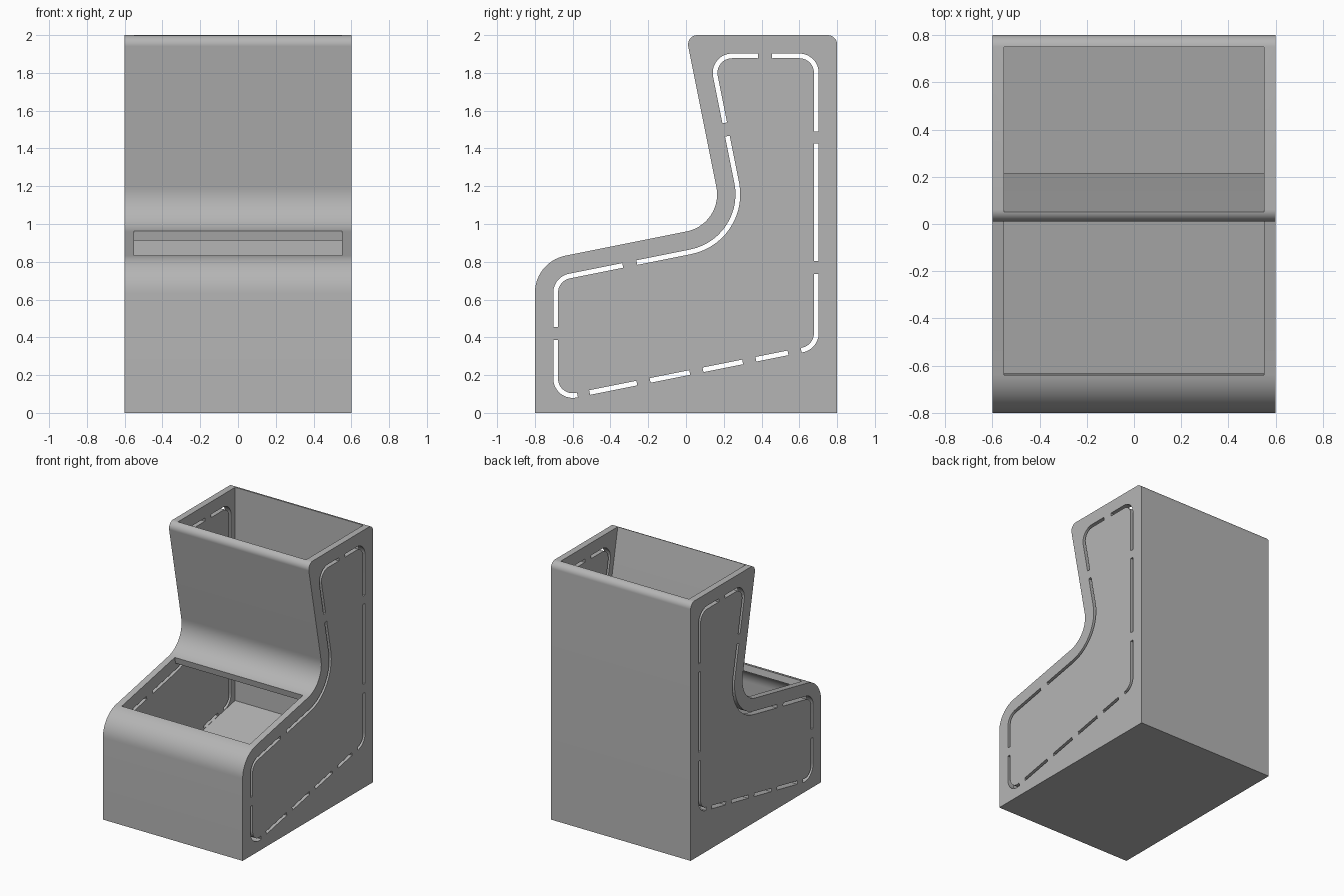
import bpy, bmesh, math
from mathutils import Vector

if "Cube" in bpy.data.objects:
    bpy.data.objects.remove(bpy.data.objects["Cube"])

SLOPE = 0.2                      # tilt of seat, backrest and floor
TILT = math.hypot(1, SLOPE)
WALL, INSET, SLOT = 0.05, 0.11, 0.0125

grey = bpy.data.materials.new("grey_plastic")
grey.use_nodes = True
colour = (0.46, 0.46, 0.46, 1)
grey.diffuse_color = colour
grey.node_tree.nodes["Principled BSDF"].inputs["Base Color"].default_value = colour


# Side-view lines, each shifted inward by d
def seat(y, d=0):
    return (y, 0.96 + SLOPE * y - d * TILT)


def back(z, d=0):
    return (SLOPE * (2 - z) + d * TILT, z)


def floor(y, lift=0.21):
    return (y, lift + SLOPE * y)


def bend(d):
    """Where the seat line meets the backrest line."""
    z = (0.96 + SLOPE * (2 * SLOPE + d * TILT) - d * TILT) / (1 + SLOPE ** 2)
    return back(z, d)


def rounded(points, radii, closed=True, steps=14):
    """Round the corners of a side-view path."""
    pts = [Vector(p) for p in points]
    out = []
    for i, p in enumerate(pts):
        r = radii[i]
        if r == 0 or (not closed and i in (0, len(pts) - 1)):
            out.append(p)
            continue
        a = (pts[i - 1] - p).normalized()
        b = (pts[(i + 1) % len(pts)] - p).normalized()
        half = a.angle(b) / 2
        centre = p + (a + b).normalized() * (r / math.sin(half))
        start = p + a * (r / math.tan(half)) - centre
        end = p + b * (r / math.tan(half)) - centre
        sweep = math.pi - 2 * half
        for k in range(steps + 1):
            t = k / steps
            out.append(centre + (start * math.sin((1 - t) * sweep)
                                 + end * math.sin(t * sweep)) / math.sin(sweep))
    return out


def ribbon(path, w):
    """Outline of a strip of half width w along an open path."""
    left, right = [], []
    for i, p in enumerate(path):
        dirs = []
        if i > 0:
            dirs.append((p - path[i - 1]).normalized())
        if i < len(path) - 1:
            dirs.append((path[i + 1] - p).normalized())
        d = sum(dirs, Vector((0, 0))).normalized()
        n = Vector((-d.y, d.x)) * w
        left.append(p + n)
        right.append(p - n)
    return left + right[::-1]


def prism(name, outlines, half):
    """Extrude side-view outlines across x."""
    bm = bmesh.new()
    for outline in outlines:
        face = bm.faces.new([bm.verts.new((-half, p[0], p[1])) for p in outline])
        moved = bmesh.ops.extrude_face_region(bm, geom=[face])["geom"]
        verts = [v for v in moved if isinstance(v, bmesh.types.BMVert)]
        bmesh.ops.translate(bm, verts=verts, vec=(2 * half, 0, 0))
    bmesh.ops.recalc_face_normals(bm, faces=bm.faces)
    mesh = bpy.data.meshes.new(name)
    bm.to_mesh(mesh)
    bm.free()
    mesh.materials.append(grey)
    obj = bpy.data.objects.new(name, mesh)
    bpy.context.collection.objects.link(obj)
    return obj


# Chair-shaped outer shell
shell = prism("seat_shell", [rounded(
    [(-0.8, 0), (0.8, 0), (0.8, 2), back(2), bend(0), seat(-0.8)],
    [0, 0, 0.05, 0.05, 0.2, 0.2])], 0.6)

# Hollow inside, open at the top, with a sloping floor
rear, front = 0.8 - WALL, WALL - 0.8
cavity = prism("cavity_cutter", [rounded(
    [floor(front, 0.195), floor(rear, 0.195), (rear, 2.1), back(2.1, WALL),
     bend(WALL), seat(front, WALL)],
    [0, 0, 0, 0, 0.2 + WALL, 0.2 - WALL])], 0.6 - WALL)

# Rectangular opening in the seat, cut square to its slope
normal = Vector((-SLOPE, 1)) / TILT
a, b = Vector(seat(-0.64)), Vector(seat(0.01))
opening = prism("seat_opening_cutter", [
    [a - normal * 0.06, b - normal * 0.06, b + normal * 0.1, a + normal * 0.1]],
    0.6 - WALL)

# Dashed outline of narrow slots through both sides
e, top = 0.8 - INSET, 2 - INSET
runs = [
    [(0.455, top), (e, top), (e, 1.49)],
    [(e, 1.425), (e, 0.805)],
    [(e, 0.735), floor(e), floor(0.61)],
    [floor(0.54), floor(0.37)],
    [floor(0.30), floor(0.09)],
    [floor(0.02), floor(-0.19)],
    [floor(-0.26), floor(-0.51)],
    [floor(-0.575), floor(-e), (-e, 0.385)],
    [(-e, 0.455), seat(-e, INSET), seat(-0.335, INSET)],
    [seat(-0.26, INSET), bend(INSET), back(1.465, INSET)],
    [back(1.535, INSET), back(top, INSET), (0.38, top)],
]
strips = []
for run in runs:
    r = 0.2 + INSET if run[0] == seat(-0.26, INSET) else 0.2 - INSET
    strips.append(ribbon(rounded(run, [r] * len(run), closed=False), SLOT))
slots = prism("slot_cutter", strips, 0.7)

# Cut the shell
for cutter in (cavity, opening, slots):
    cut = shell.modifiers.new(cutter.name, "BOOLEAN")
    cut.operation = "DIFFERENCE"
    cut.solver = "EXACT"
    cut.object = cutter

bpy.context.view_layer.update()
graph = bpy.context.evaluated_depsgraph_get()
result = bpy.data.meshes.new_from_object(shell.evaluated_get(graph))
shell.modifiers.clear()
shell.data = result
for cutter in (cavity, opening, slots):
    bpy.data.objects.remove(cutter)

# Smooth curves, crisp edges
bpy.ops.object.select_all(action="DESELECT")
shell.select_set(True)
bpy.context.view_layer.objects.active = shell
bpy.ops.object.shade_smooth_by_angle(angle=math.radians(30))
